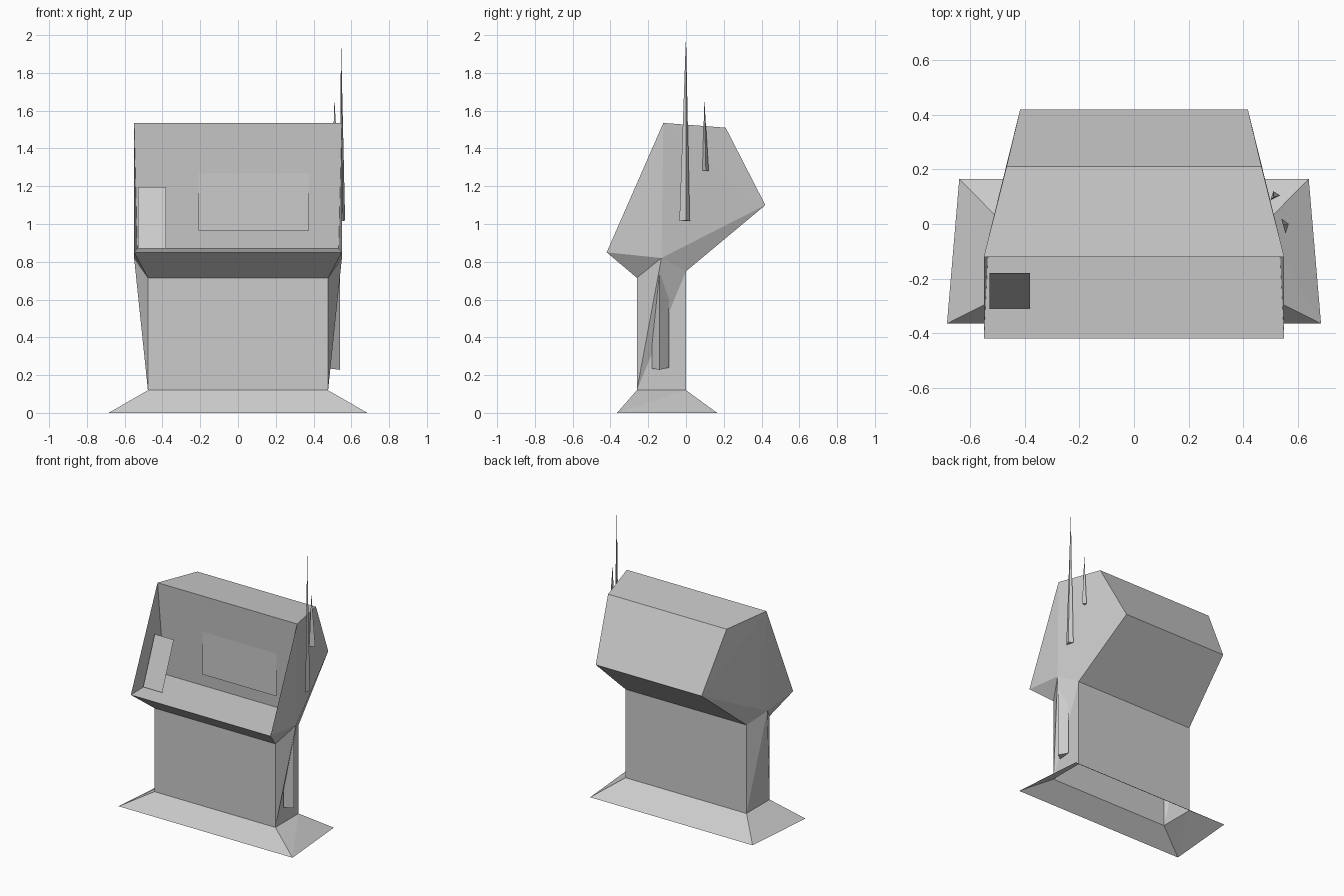
import bpy
import bmesh

old = bpy.data.objects.get("Cube")
if old:
    bpy.data.objects.remove(old, do_unlink=True)

grey = bpy.data.materials.new("plain_grey")
grey.use_nodes = True
GREY = (0.6, 0.6, 0.6, 1)
grey.diffuse_color = GREY
grey.node_tree.nodes["Principled BSDF"].inputs["Base Color"].default_value = GREY


def finish(name, bm):
    mesh = bpy.data.meshes.new(name)
    bm.to_mesh(mesh)
    bm.free()
    mesh.materials.append(grey)
    obj = bpy.data.objects.new(name, mesh)
    bpy.context.collection.objects.link(obj)
    return obj


# Named corners of the +x half of the cabinet
CORNER = {
    "skirt_front": (0.685, -0.365, 0), "skirt_back": (0.64, 0.165, 0),
    "foot_front": (0.477, -0.26, 0.12), "foot_back": (0.477, 0, 0.12),
    "neck_front": (0.477, -0.26, 0.715), "neck_back": (0.477, 0, 0.75),
    "hip": (0.55, -0.13, 0.82), "lip": (0.55, -0.42, 0.85),
    "sill": (0.533, -0.07, 0.87), "brow": (0.55, -0.12, 1.535),
    "crown": (0.467, 0.21, 1.51), "rear": (0.417, 0.42, 1.10),
}


def cabinet_part(name, strip, left_side, right_side=None):
    """Panels run across x along the strip; side faces close each end."""
    bm = bmesh.new()
    used = {}

    def vert(key, side):
        if (key, side) not in used:
            x, y, z = CORNER[key]
            used[key, side] = bm.verts.new((x * side, y, z))
        return used[key, side]

    for a, b in strip:
        bm.faces.new([vert(a, 1), vert(b, 1), vert(b, -1), vert(a, -1)])
    for face in left_side:
        bm.faces.new([vert(k, 1) for k in reversed(face)])
    for face in right_side or left_side:
        bm.faces.new([vert(k, -1) for k in face])
    return finish(name, bm)


# Flared open skirt
cabinet_part("base_skirt",
             [("foot_front", "skirt_front"), ("skirt_back", "foot_back")],
             [("skirt_front", "foot_front", "foot_back"),
              ("skirt_front", "foot_back", "skirt_back")])

# Upright pillar, its sides leaning out towards the head
cabinet_part("pillar",
             [("neck_front", "foot_front"), ("foot_back", "neck_back")],
             [("foot_front", "neck_front", "hip"),
              ("foot_front", "hip", "neck_back"),
              ("foot_front", "neck_back", "foot_back")],
             [("foot_front", "neck_front", "hip"),
              ("foot_front", "hip", "foot_back"),
              ("foot_back", "hip", "neck_back")])

# Head with a recessed screen behind thin cheeks
cabinet_part("head",
             [("lip", "neck_front"), ("sill", "lip"), ("brow", "sill"),
              ("crown", "brow"), ("rear", "crown"), ("neck_back", "rear")],
             [("lip", "hip", "neck_front"), ("lip", "brow", "hip"),
              ("hip", "brow", "rear"), ("brow", "crown", "rear"),
              ("hip", "rear", "neck_back"), ("lip", "sill", "brow")])


def panel(name, x0, x1, low, high):
    """Flat sheet across x from a low (y, z) to a high (y, z)."""
    bm = bmesh.new()
    bm.faces.new([bm.verts.new(p) for p in
                  [(x0, *low), (x1, *low), (x1, *high), (x0, *high)]])
    return finish(name, bm)


# Display sheet sinking into the screen, and the leaning side card
panel("display_sheet", -0.21, 0.375, (-0.10, 0.965), (-0.10, 1.35))
panel("leaning_card", -0.53, -0.38, (-0.31, 0.87), (-0.18, 1.197))


def three_sided(name, base, tip=None, height=0):
    """Spike to a tip, or an upright prism when no tip is given."""
    bm = bmesh.new()
    low = [bm.verts.new(p) for p in base]
    bm.faces.new(low)
    if tip:
        high = [bm.verts.new(tip)] * 3
    else:
        high = [bm.verts.new((x, y, z + height)) for x, y, z in base]
        bm.faces.new(high)
    for i in range(3):
        j = (i + 1) % 3
        ring = [low[i], low[j], high[j]]
        bm.faces.new(ring if tip else ring + [high[i]])
    bmesh.ops.recalc_face_normals(bm, faces=bm.faces)
    return finish(name, bm)


# Aerials and the rib on the left side
three_sided("tall_aerial",
            [(0.54, 0.02, 1.015), (0.567, 0, 1.02), (0.555, -0.035, 1.015)],
            tip=(0.545, 0, 2.0))
three_sided("short_aerial",
            [(0.50, 0.087, 1.285), (0.51, 0.12, 1.28), (0.535, 0.105, 1.28)],
            tip=(0.51, 0.097, 1.66))
three_sided("side_rib",
            [(0.486, -0.18, 0.235), (0.54, -0.14, 0.228), (0.49, -0.09, 0.24)],
            height=0.5)
